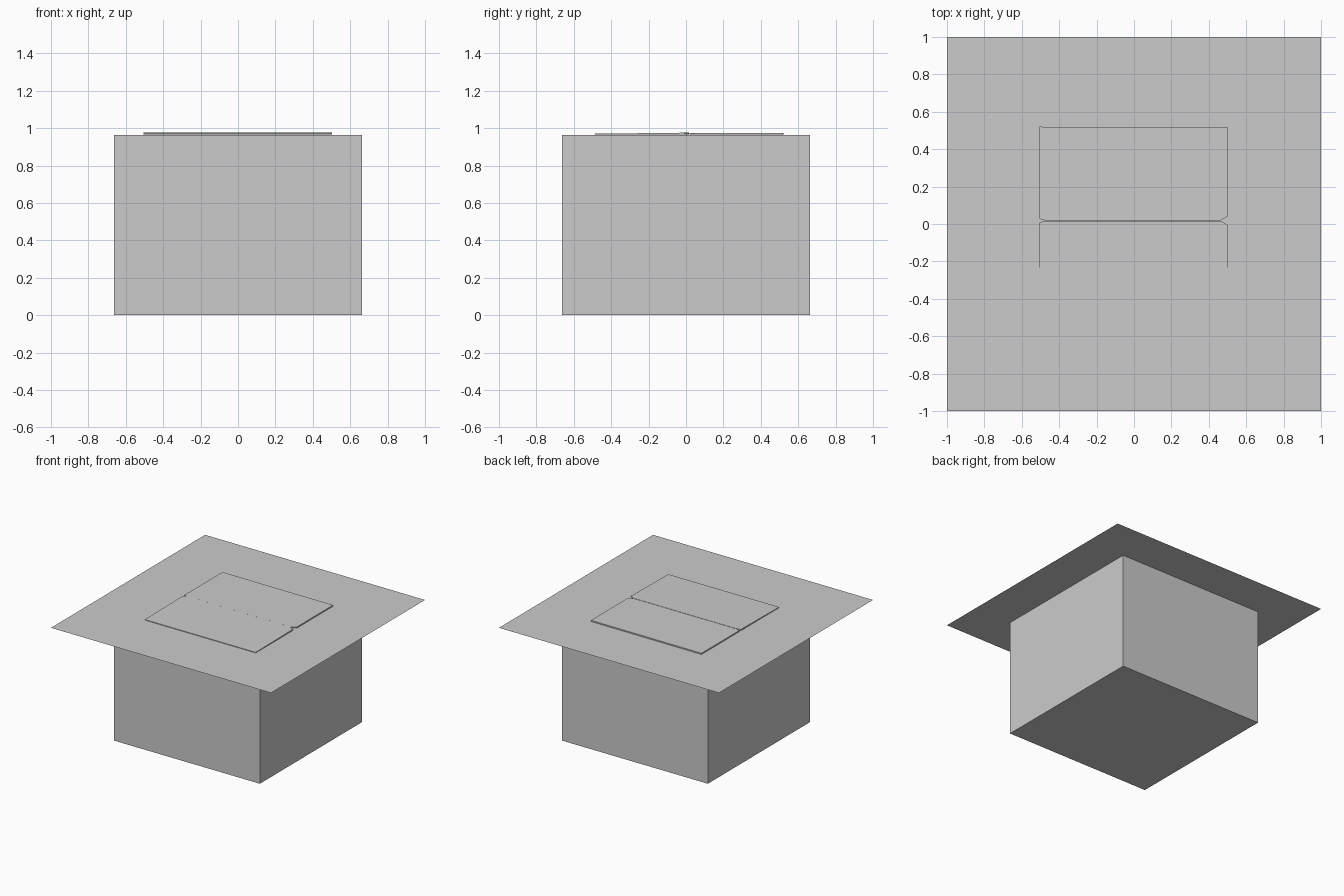
import bpy, bmesh

if "Cube" in bpy.data.objects:
    bpy.data.objects.remove(bpy.data.objects["Cube"])

grey = bpy.data.materials.new("plain grey")
grey.diffuse_color = (0.6, 0.6, 0.6, 1)
grey.use_nodes = True
grey.node_tree.nodes["Principled BSDF"].inputs["Base Color"].default_value = grey.diffuse_color

TOP = 0.965      # height of the ground sheet


def finish(name, bm):
    bmesh.ops.recalc_face_normals(bm, faces=bm.faces)
    mesh = bpy.data.meshes.new(name)
    bm.to_mesh(mesh)
    bm.free()
    mesh.materials.append(grey)
    obj = bpy.data.objects.new(name, mesh)
    bpy.context.collection.objects.link(obj)
    return obj


def slab(name, outline, bottom, top_height):
    """Solid from an xy outline; top_height(y) gives the sloping top."""
    bm = bmesh.new()
    low = [bm.verts.new((x, y, bottom)) for x, y in outline]
    high = [bm.verts.new((x, y, top_height(y))) for x, y in outline]
    bm.faces.new(low)
    bm.faces.new(high)
    n = len(outline)
    for i in range(n):
        j = (i + 1) % n
        bm.faces.new((low[i], low[j], high[j], high[i]))
    return finish(name, bm)


def square(h):
    return [(-h, -h), (h, -h), (h, h), (-h, h)]


# Pit box under the ground
slab("pit_box", square(0.663), 0, lambda y: TOP - 0.002)

# Thin ground sheet
bm = bmesh.new()
bm.faces.new([bm.verts.new((x, y, TOP)) for x, y in square(1)])
finish("ground_sheet", bm)

# Two trapdoor leaves meeting at a seam, with clipped hinge corners
L, R, SEAM = -0.505, 0.503, 0.018
slab("front_leaf",
     [(L, -0.488), (R, -0.488), (R, SEAM - 0.025), (R - 0.04, SEAM - 0.001),
      (L + 0.03, SEAM - 0.001), (L, SEAM - 0.01)],
     TOP, lambda y: 0.970 + 0.006 * (y + 0.488) / 0.506)
slab("back_leaf",
     [(L, SEAM + 0.01), (L + 0.03, SEAM + 0.001), (R - 0.04, SEAM + 0.001),
      (R, SEAM + 0.025), (R, 0.516), (L, 0.52)],
     TOP, lambda y: 0.975)
